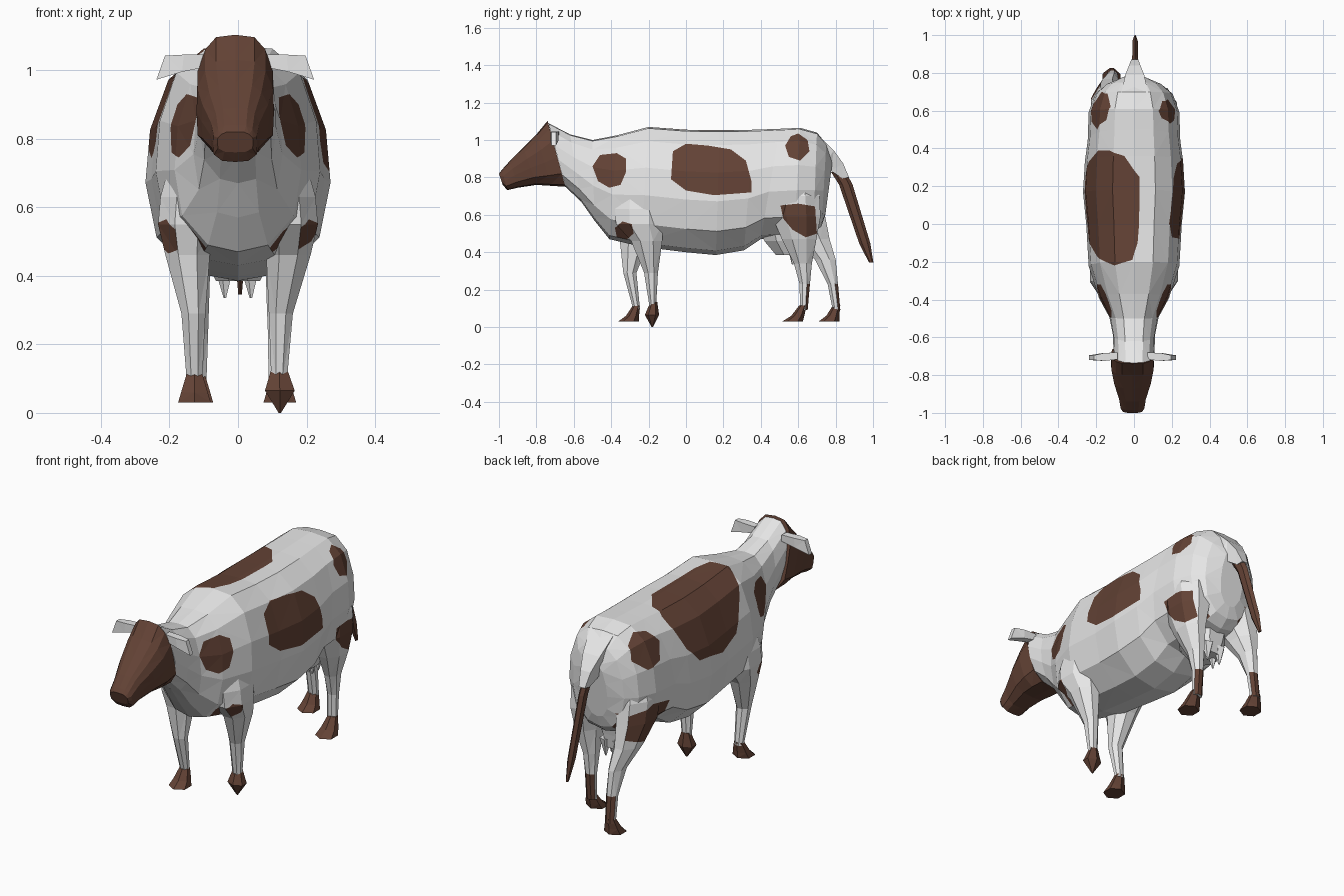
import bpy, bmesh, math
from mathutils import Vector


def material(name, rgb):
    m = bpy.data.materials.new(name)
    m.diffuse_color = (*rgb, 1)
    return m


WHITE = material("white hide", (0.80, 0.80, 0.80))
BROWN = material("brown hide", (0.125, 0.055, 0.036))

# Half cross-section of the torso: (share of half width, share of height from top)
SECTION = [(0, 0), (.42, .012), (.75, .12), (.95, .34), (1, .57), (.88, .81), (.47, .965), (0, 1)]
# Half cross-section of the head: flat brow, straight cheeks
HEAD_SECTION = [(0, 0), (.5, .02), (.78, .12), (.98, .3), (1, .55), (.97, .8), (.6, .97), (0, 1)]


def body_ring(ty, tz, by, bz, w, x0=0, section=SECTION):
    half = [Vector((x0 + w * s, ty + (by - ty) * t, tz + (bz - tz) * t)) for s, t in section]
    return half + [Vector((2 * x0 - p.x, p.y, p.z)) for p in half[-2:0:-1]]


def flat_ring(x, y, z, rx, ry, n=6):
    return [Vector((x + rx * math.cos(2 * math.pi * (i + .5) / n),
                    y + ry * math.sin(2 * math.pi * (i + .5) / n), z)) for i in range(n)]


# Markings: (facing direction, vertical measure, convex outline as (y, height))
UP = (0, 0, 1)
SHOULDER = [(-.5, .86), (-.46, .92), (-.37, .93), (-.32, .9), (-.32, .83), (-.35, .76), (-.41, .745), (-.47, .78)]
ELBOW = [(-.38, .53), (-.34, .565), (-.29, .55), (-.28, .5), (-.32, .465), (-.37, .48)]
SPOTS = [(d, UP, o) for d in ((1, 0, 0), (-1, 0, 0)) for o in (SHOULDER, ELBOW)]
SPOTS += [
    ((1, 0, 0), UP, [(-.08, .79), (-.07, .94), (0, .98), (.12, .97), (.24, .95), (.32, .89),
                     (.35, .78), (.35, .72), (.15, .705), (0, .73)]),
    ((1, 0, 0), UP, [(.53, .97), (.56, 1.02), (.6, 1.035), (.65, 1.0), (.66, .94), (.61, .89), (.55, .91)]),
    ((1, 0, 0), UP, [(.505, .65), (.6, .66), (.69, .645), (.7, .5), (.64, .48), (.57, .52), (.52, .58)]),
    ((-1, 0, 0), UP, [(.5, .96), (.55, 1.02), (.62, 1.035), (.69, .99), (.7, .92), (.63, .86), (.54, .88)]),
    ((-1, 0, 0), UP, [(.46, .64), (.6, .67), (.74, .64), (.76, .52), (.64, .48), (.51, .53)]),
    ((-1, 0, 1), (1, 0, 1), [(-.22, .95), (-.19, 1.06), (-.1, 1.08), (.25, 1.08), (.36, 1.0), (.39, .9),
                             (.39, .8), (.33, .62), (.25, .52), (.05, .49), (-.08, .55), (-.17, .75)]),
]


def cut_spot(bm, facing, up, outline):
    """Cut a convex outline into the faces that look towards 'facing' and paint it brown."""
    d, up = Vector(facing), Vector(up)
    pts = [Vector((0, y, 0)) + up * (h / up.length_squared) for y, h in outline]
    mid = sum(pts, Vector()) / len(pts)
    bm.normal_update()
    faces = [f for f in bm.faces if f.normal.dot(d) > .1 and f.calc_center_median().dot(d) > .09]
    for a, b in zip(pts, pts[1:] + pts[:1]):
        if not faces:
            return
        dy, du = b.y - a.y, (b - a).dot(up)
        no = (Vector((0, du, 0)) - up * dy).normalized()
        if (mid - a).dot(no) > 0:
            no = -no
        geom = set(faces)
        for f in faces:
            geom.update(f.edges)
            geom.update(f.verts)
        res = bmesh.ops.bisect_plane(bm, geom=list(geom), dist=1e-5, plane_co=a, plane_no=no)
        faces = [f for f in res["geom"] if isinstance(f, bmesh.types.BMFace)
                 and (f.calc_center_median() - a).dot(no) < 0]
    for f in faces:
        f.material_index = 1


def loft(name, rings, brown=None, spots=False):
    """Skin a list of rings with capped ends; 'brown' is a rule on each face."""
    bm = bmesh.new()
    rows = [[bm.verts.new(p) for p in r] for r in rings]
    n = len(rows[0])
    for r0, r1 in zip(rows, rows[1:]):
        for i in range(n):
            bm.faces.new((r0[i], r0[(i + 1) % n], r1[(i + 1) % n], r1[i]))
    bm.faces.new(rows[0])
    bm.faces.new(rows[-1])
    bmesh.ops.recalc_face_normals(bm, faces=bm.faces)
    bmesh.ops.triangulate(bm, faces=bm.faces)
    bm.normal_update()
    for f in bm.faces:
        if brown and brown(f):
            f.material_index = 1
    if spots:
        for s in SPOTS:
            cut_spot(bm, *s)
    me = bpy.data.meshes.new(name)
    bm.to_mesh(me)
    bm.free()
    me.materials.append(WHITE)
    me.materials.append(BROWN)
    ob = bpy.data.objects.new(name, me)
    bpy.context.collection.objects.link(ob)
    return ob


def always(f):
    return True


# Neck and torso, rounded off at the rump
loft("body", [body_ring(*r) for r in [
    (-.735, 1.09, -.645, .75, .108), (-.62, 1.03, -.56, .67, .112), (-.5, 1.0, -.49, .57, .13),
    (-.37, 1.025, -.41, .47, .185), (-.2, 1.07, -.24, .43, .24), (0, 1.055, 0, .4, .253),
    (.18, 1.053, .16, .385, .27), (.36, 1.055, .31, .41, .26), (.5, 1.06, .4, .47, .245),
    (.61, 1.065, .58, .48, .24), (.7, 1.04, .68, .5, .205), (.75, .98, .725, .54, .15),
    (.785, .9, .745, .6, .07)]], spots=True)

# Head, from the poll to the square muzzle
loft("head", [body_ring(*r, x0=-.008, section=HEAD_SECTION) for r in [
    (-.74, 1.103, -.645, .75, .112), (-.8, 1.03, -.72, .755, .113), (-.87, .96, -.8, .76, .098),
    (-.94, .89, -.9, .745, .072), (-.985, .84, -.955, .732, .064), (-1.0, .82, -.98, .76, .052)]],
    brown=always)

# Ears, narrow at the root
for s, side in ((-1, "left"), (1, "right")):
    loft(side + "_ear", [[Vector((s * x - .008, -.705 + y, z)) for x, y, z in q] for q in (
        ((.08, -.012, 1.045), (.08, .025, 1.045), (.08, .025, 1.01), (.08, -.012, 1.01)),
        ((.15, -.02, 1.045), (.15, .022, 1.045), (.155, .022, .995), (.155, -.02, .995)),
        ((.205, -.015, 1.042), (.205, .01, 1.042), (.23, .01, .972), (.23, -.015, .972)))])

# Front legs with a broad shoulder
loft("right_front_leg", [flat_ring(*r, 8) for r in [
    (.12, -.25, .78, .07, .11), (.145, -.25, .63, .088, .14), (.15, -.25, .55, .09, .135),
    (.147, -.21, .46, .07, .09), (.125, -.187, .29, .038, .04), (.12, -.177, .1, .025, .018)]], spots=True)
loft("left_front_leg", [flat_ring(*r, 8) for r in [
    (-.12, -.25, .78, .07, .11), (-.145, -.25, .63, .088, .14), (-.15, -.255, .55, .09, .135),
    (-.147, -.275, .46, .07, .085), (-.13, -.3, .29, .038, .038), (-.127, -.265, .1, .025, .02)]], spots=True)


# Rear legs with a brown stripe down the back of the shank
def stripe(f):
    return f.calc_center_median().z < .24 and f.normal.y > .35


loft("right_rear_leg", [flat_ring(*r, 8) for r in [
    (.11, .57, .85, .08, .1), (.14, .585, .7, .095, .14), (.143, .59, .59, .09, .14), (.14, .605, .47, .065, .1),
    (.12, .625, .34, .04, .052), (.115, .635, .23, .03, .03), (.115, .63, .09, .028, .022)]],
    brown=stripe, spots=True)
loft("left_rear_leg", [flat_ring(*r, 8) for r in [
    (-.11, .58, .85, .08, .1), (-.14, .595, .7, .095, .14), (-.143, .615, .59, .09, .14), (-.14, .68, .47, .065, .095),
    (-.12, .745, .36, .04, .06), (-.115, .785, .23, .03, .03), (-.118, .805, .09, .028, .022)]],
    brown=stripe, spots=True)

# Hooves: the right front one is lifted onto its tip
loft("right_front_hoof", [flat_ring(*r) for r in [
    (.12, -.172, .135, .024, .018), (.122, -.182, .065, .05, .038), (.122, -.18, 0, .004, .004)]], always)
for name, x, y, toe in (("left_front_hoof", -.127, -.265, -.307), ("right_rear_hoof", .122, .625, .57),
                        ("left_rear_hoof", -.12, .805, .765)):
    loft(name, [flat_ring(*r) for r in [(x, y, .115, .026, .02), (x, (y + toe) / 2, .06, .045, .035),
                                        (x, toe, .03, .055, .055)]], always)

# Udder and teats
loft("udder", [flat_ring(0, y, z, rx, ry, 8) for y, z, rx, ry in
               ((.52, .55, .13, .15), (.53, .46, .11, .12), (.555, .385, .07, .08))])
for i in range(4):
    x, y = (-1) ** i * .038, .57 + .05 * (i // 2)
    loft("teat", [flat_ring(x, y, .43, .032, .03, 5), flat_ring(x, y, .335, .004, .004, 5)])

# Tail: white root, brown switch
loft("tail_root", [[Vector((.004 + sx * w, y, z)) for sx, y, z in (
    (-1, ty, tz), (1, ty, tz), (1.2, by, bz), (-1.2, by, bz))] for w, ty, tz, by, bz in (
    (.07, .7, 1.035, .66, .85), (.05, .79, .945, .74, .86), (.03, .84, .875, .775, .835), (.018, .872, .8, .835, .795))])
loft("tail_switch", [flat_ring(.006, *r) for r in [
    (.815, .83, .018, .04), (.855, .76, .018, .036), (.955, .45, .016, .03), (.99, .345, .006, .012)]], always)
